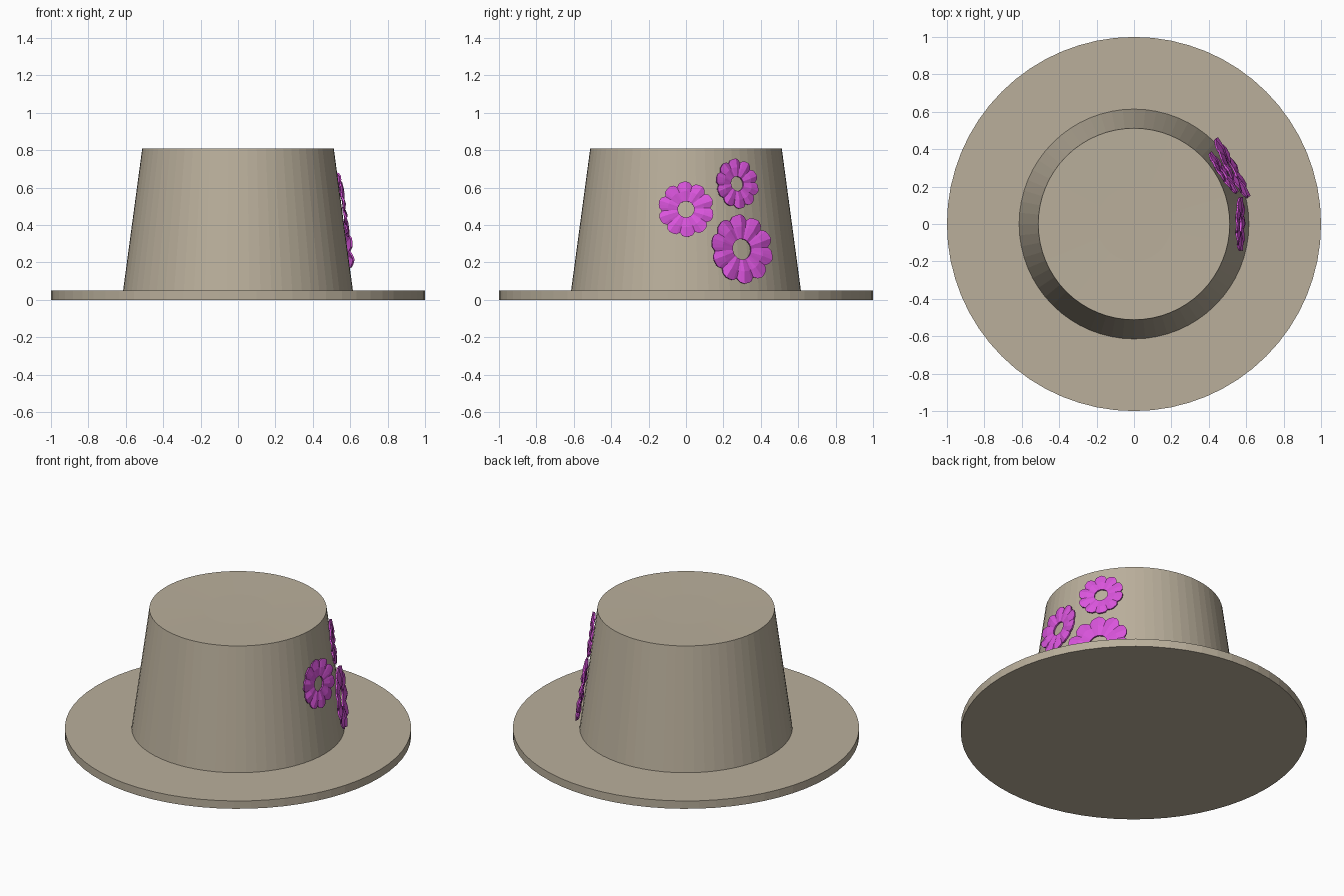
import bpy, bmesh, math
from mathutils import Matrix, Vector

if "Cube" in bpy.data.objects:
    bpy.data.objects.remove(bpy.data.objects["Cube"])


def material(name, rgb):
    m = bpy.data.materials.new(name)
    m.diffuse_color = (*rgb, 1)
    m.use_nodes = True
    m.node_tree.nodes["Principled BSDF"].inputs["Base Color"].default_value = m.diffuse_color
    return m


TAN = material("tan felt", (0.49, 0.43, 0.33))
PINK = material("orchid pink", (0.70, 0.09, 0.72))


def new_object(name, bm, mat):
    bmesh.ops.recalc_face_normals(bm, faces=bm.faces)
    me = bpy.data.meshes.new(name)
    bm.to_mesh(me)
    bm.free()
    me.materials.append(mat)
    ob = bpy.data.objects.new(name, me)
    bpy.context.collection.objects.link(ob)
    return ob


def lathe(name, profile, mat, sides=64):
    """Stack rings of (radius, height) and cap both ends."""
    bm = bmesh.new()
    rings = []
    for r, z in profile:
        rings.append([bm.verts.new((r * math.cos(2 * math.pi * i / sides),
                                    r * math.sin(2 * math.pi * i / sides), z))
                      for i in range(sides)])
    for a, b in zip(rings, rings[1:]):
        for i in range(sides):
            j = (i + 1) % sides
            bm.faces.new((a[i], a[j], b[j], b[i]))
    bm.faces.new(rings[0][::-1])
    bm.faces.new(rings[-1])
    return new_object(name, bm, mat)


# Flat brim, and tapered crown with a slightly sunken top
lathe("brim", [(1, 0), (1, 0.05)], TAN)
lathe("crown", [(0.615, 0.045), (0.512, 0.81), (0.2, 0.806)], TAN)


def flower(name, centre, yaw, radius, hole, petals=10):
    """Ring of pleated petals lying against the sloping crown wall."""
    bm = bmesh.new()
    # Outline radius and pleat height across one petal
    petal = [(0.86, 0.0), (0.96, 0.03), (1.0, 0.07), (0.985, 0.05), (0.96, 0.03)]
    inner, mid, outer = [], [], []
    n = petals * len(petal)
    for i in range(n):
        a = 2 * math.pi * (i + 0.5) / n
        s, h = petal[i % len(petal)]
        d = Vector((math.cos(a), math.sin(a), 0))
        for ring, r, z in ((inner, hole * (0.9 + 0.1 * s), 0.02),
                           (mid, radius * 0.65 * (0.8 + 0.2 * s), h + 0.02),
                           (outer, radius * s, h * 0.8)):
            ring.append(bm.verts.new(d * r + Vector((0, 0, z * radius))))
    for a, b in ((inner, mid), (mid, outer)):
        for i in range(n):
            j = (i + 1) % n
            bm.faces.new((a[i], b[i], b[j], a[j]))
    ob = new_object(name, bm, PINK)
    mod = ob.modifiers.new("thickness", 'SOLIDIFY')
    mod.thickness = 0.01
    mod.offset = 0
    # Face outward, leaning back with the wall
    ob.matrix_world = (Matrix.Translation(centre)
                       @ Matrix.Rotation(math.radians(yaw), 4, 'Z')
                       @ Matrix.Rotation(math.radians(90 - 7.7), 4, 'Y')
                       @ Matrix.Rotation(math.radians(90), 4, 'Z'))


flower("middle_flower", (0.563, 0.0, 0.483), 0, 0.15, 0.044)
flower("upper_flower", (0.473, 0.27, 0.62), 34, 0.135, 0.04)
flower("lower_flower", (0.517, 0.295, 0.27), 29, 0.187, 0.056)
